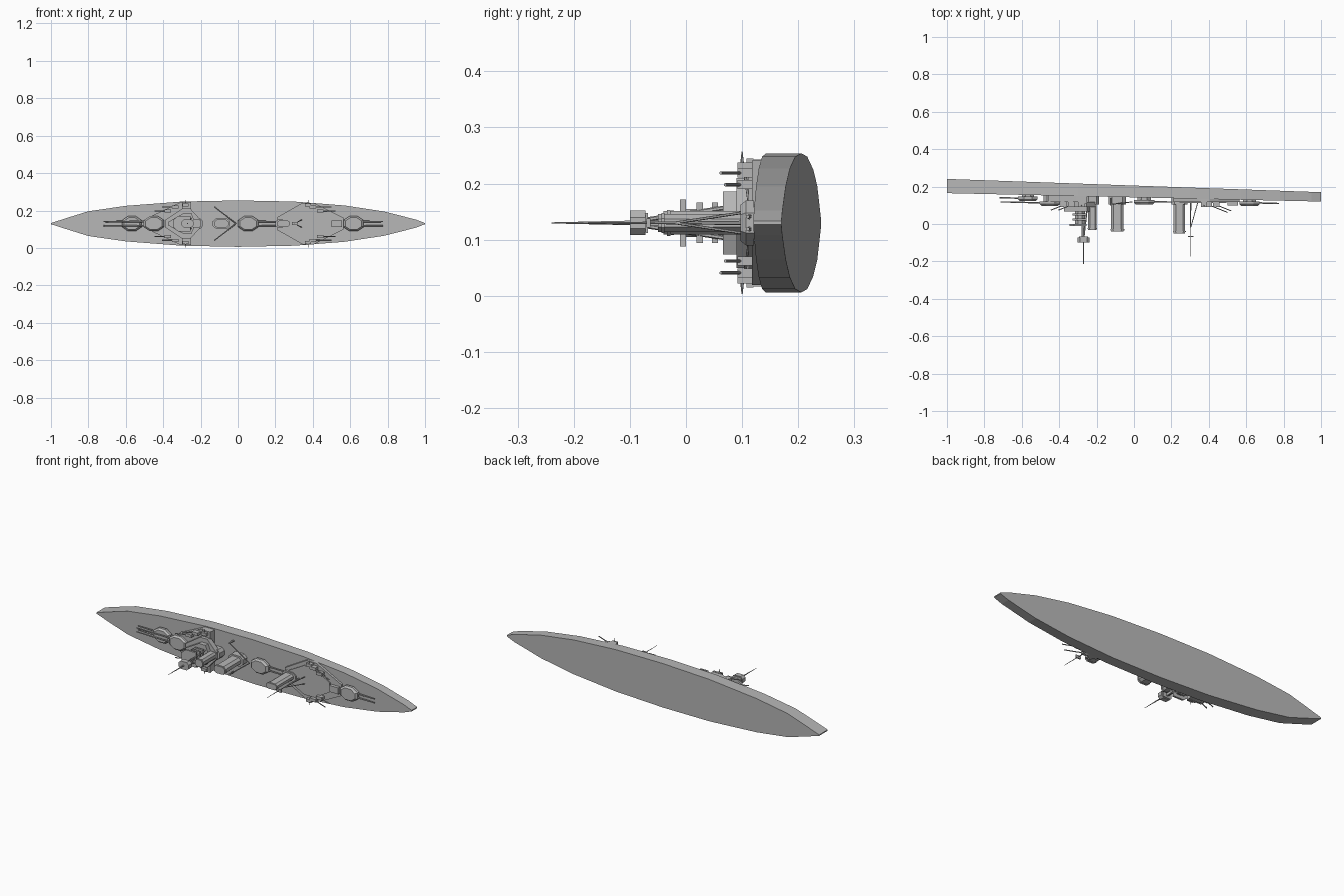
import bpy, bmesh
from mathutils import Vector

cube = bpy.data.objects.get("Cube")
if cube:
    bpy.data.objects.remove(cube)

grey = bpy.data.materials.new("ship_grey")
grey.use_nodes = True
COLOR = (0.47, 0.47, 0.47, 1)
grey.diffuse_color = COLOR
grey.node_tree.nodes["Principled BSDF"].inputs["Base Color"].default_value = COLOR

MID = 0.13      # height of the ship's centreline; the deck faces -y


def deck(x):
    return 0.1425 - 0.0225 * x


def keel(x):
    return 0.2055 - 0.0355 * x


def finish(name, bm):
    bmesh.ops.recalc_face_normals(bm, faces=bm.faces)
    mesh = bpy.data.meshes.new(name)
    bm.to_mesh(mesh)
    bm.free()
    mesh.materials.append(grey)
    ob = bpy.data.objects.new(name, mesh)
    bpy.context.collection.objects.link(ob)
    return ob


def slab(name, outline, base, top, taper=1.0):
    """Prism over an (x, offset) outline; base and top are y values or functions of x."""
    bm = bmesh.new()
    cx = sum(p[0] for p in outline) / len(outline)
    cz = sum(p[1] for p in outline) / len(outline)
    level = lambda f, x: f(x) if callable(f) else f
    low = [bm.verts.new((x, level(base, x), MID + z)) for x, z in outline]
    high = [bm.verts.new((cx + (x - cx) * taper, level(top, x), MID + cz + (z - cz) * taper))
            for x, z in outline]
    bm.faces.new(low)
    bm.faces.new(high)
    for i in range(len(low)):
        j = (i + 1) % len(low)
        bm.faces.new((low[i], low[j], high[j], high[i]))
    return finish(name, bm)


def mirrored(half):
    """Closes a half outline by reflecting it in the centreline."""
    return half + [(x, -z) for x, z in reversed(half) if abs(z) > 1e-6]


def box(name, x0, x1, y0, y1, z0, z1):
    return slab(name, [(x0, z0), (x1, z0), (x1, z1), (x0, z1)], y0, y1)


def oval(x0, x1, w, cut=0.3):
    c = (x1 - x0) * cut
    return mirrored([(x0, w * 0.45), (x0 + c, w), (x1 - c, w), (x1, w * 0.45)])


def rod(name, a, b, r, tip=None, sides=6):
    a, b = Vector(a), Vector(b)
    bm = bmesh.new()
    bmesh.ops.create_cone(bm, cap_ends=True, segments=sides, radius1=r,
                          radius2=r if tip is None else tip, depth=(b - a).length)
    ob = finish(name, bm)
    ob.location = (a + b) / 2
    ob.rotation_mode = 'QUATERNION'
    ob.rotation_quaternion = (b - a).to_track_quat('Z', 'Y')
    return ob


# Hull
hull = mirrored([(-1, .003), (-.9, .035), (-.8, .066), (-.6, .095), (-.3, .118), (0, .124),
                 (.3, .118), (.57, .097), (.78, .065), (.95, .022), (1, .003)])
slab("hull", hull, keel, deck)


# Main turrets with twin guns
def turret(name, x0, x1, top, muzzle):
    slab(name + "_barbette", oval(x0 + .02, x1 - .02, .03), deck, top + .022)
    slab(name + "_house", oval(x0, x1, .04), top + .024, top + .01)
    slab(name + "_roof", oval(x0, x1, .04), top + .01, top, .8)
    start = x0 + .02 if muzzle < x0 else x1 - .02
    for side in (-1, 1):
        z = MID + side * .011
        y = top + .016
        rod(name + "_gun", (start, y, z), (muzzle, y - .0225 * (muzzle - start), z), .005, .0035)


turret("bow_turret", -.62, -.515, .122, -.72)
turret("raised_bow_turret", -.505, -.395, .097, -.715)
turret("middle_turret", 0, .11, .104, .235)
turret("stern_turret", .563, .672, .097, .775)

# Forward casemate deck, wider towards the bridge
slab("forward_casemate", mirrored([(-.46, .042), (-.31, .113), (-.25, .113)]), deck, .118)
slab("forward_upper_deck", mirrored([(-.39, .02), (-.3, .08), (-.255, .08), (-.2, .02)]), .118, .09)
box("forward_cross_wall", -.3, -.25, .12, .108, -.115, .115)

# Bridge tower with platforms
slab("bridge_base", mirrored([(-.375, .008), (-.29, .056), (-.25, .056), (-.235, .02)]), .09, .066)
slab("bridge_tower", oval(-.315, -.262, .025), .09, 0)
for y, w, x0 in ((.057, .036, -.33), (.03, .036, -.33), (0, .042, -.345)):
    slab("bridge_platform", mirrored([(x0, w * .5), (x0 + .025, w), (-.255, w)]), y, y - .011)
for side in (-1, 1):
    rod("tower_leg", (-.25, .09, MID + side * .03), (-.268, -.07, MID + side * .006), .004)
rod("tower_column", (-.273, 0, MID), (-.273, -.07, MID), .009)
slab("fire_control_top", oval(-.302, -.238, .022, .2), -.072, -.1)
box("fire_control_floor", -.295, -.245, -.068, -.073, -.018, .018)
rod("fore_mast", (-.27, -.1, MID), (-.27, -.24, MID), .004, .001)

# Funnels
for name, x0, x1, w, top in (("fore_funnel", -.245, -.2, .02, -.033),
                             ("middle_funnel", -.123, -.055, .021, -.04),
                             ("aft_funnel", .212, .274, .016, -.05)):
    slab(name + "_base", oval(x0 - .012, x1 + .012, w + .008, .2), deck, .105)
    slab(name, oval(x0, x1, w, .2), .105, top)
    slab(name + "_cap", oval(x0 - .003, x1 + .003, w + .002, .2), top + .012, top + .006)

# Boat booms
for side in (-1, 1):
    rod("boat_boom", (-.01, .118, MID), (-.125, .105, MID + side * .088), .003)
    rod("boom_post", (-.125, .14, MID + side * .088), (-.125, .1, MID + side * .088), .005)

# Aft casemate deck
slab("aft_casemate", mirrored([(.21, .034), (.345, .111), (.405, .111), (.563, .032)]), deck, .118)
slab("aft_upper_deck", mirrored([(.24, .03), (.335, .082), (.4, .082), (.495, .026)]), .118, .111)
box("aft_deck_house", .5, .555, .118, .1, -.018, .018)
rod("aft_mast", (.303, .115, MID), (.303, -.175, MID), .004, .001)
box("aft_mast_top", .288, .318, -.063, -.07, -.008, .008)
for side in (-1, 1):
    rod("aft_mast_stay", (.34, .112, MID + side * .02), (.303, -.02, MID), .0025)

# Secondary guns along both casemates
for side in (-1, 1):
    for x, z, reach in ((-.335, .089, -.07), (-.375, .068, -.07), (.4, .089, .1), (.44, .068, .08)):
        a, b = sorted((side * (z - .008), side * (z + .008)))
        box("secondary_mount", x - .018, x + .018, .12, .092, a, b)
        rod("secondary_gun", (x, .102, MID + side * z),
            (x + reach, .102 - abs(reach) * .4, MID + side * z), .003)
    for x in (-.28, .375):
        box("side_mount", x - .016, x + .016, .118, .092, side * .1 - .008, side * .1 + .008)
        rod("side_gun", (x, .1, MID + side * .1), (x, .1, MID + side * .127), .004, .001)
